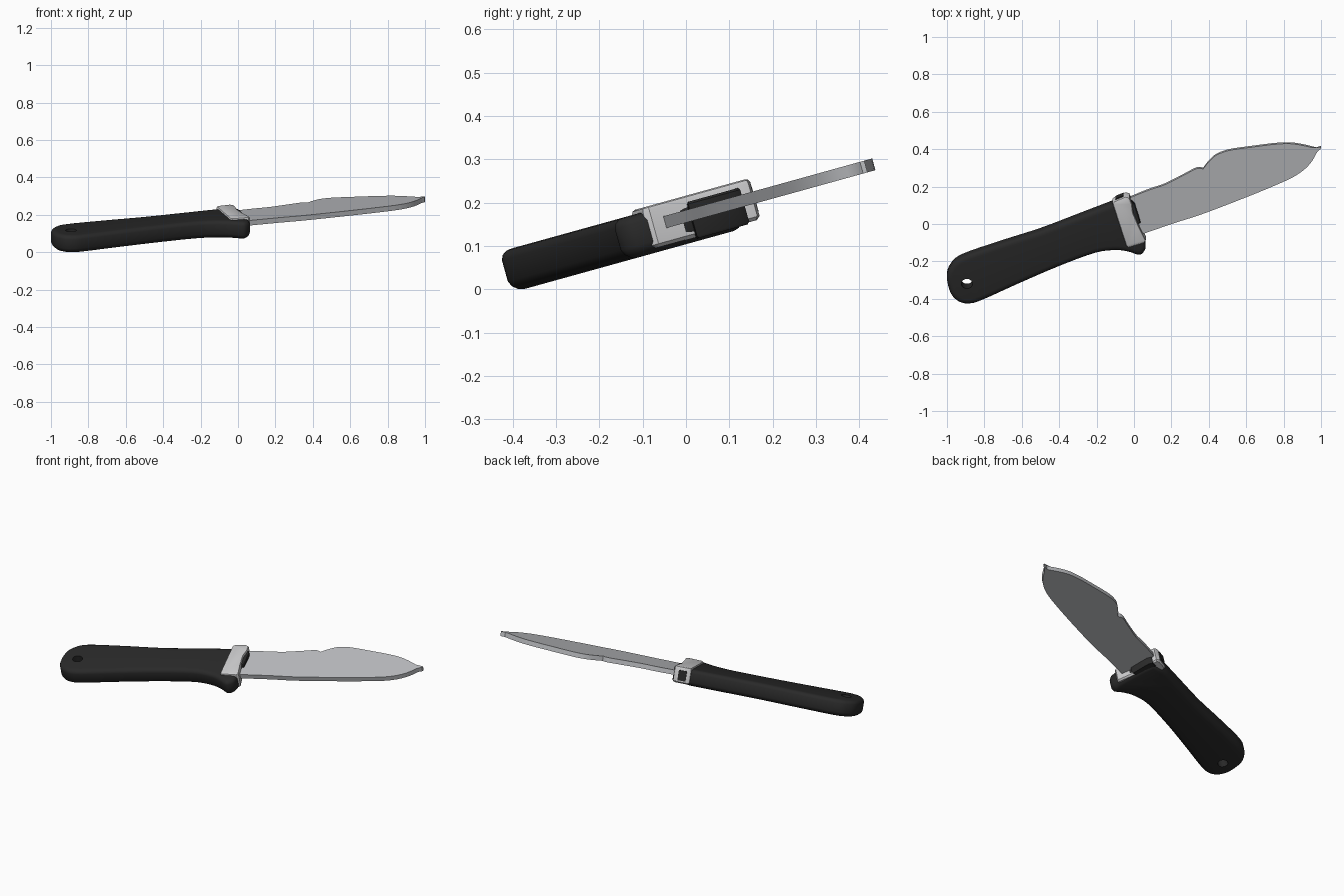
import bpy, bmesh, math
from mathutils import Vector, Matrix

if "Cube" in bpy.data.objects:
    bpy.data.objects.remove(bpy.data.objects["Cube"])

TILT = math.atan(0.277)
PLACE = Matrix.Translation((0, 0, 0.175)) @ Matrix.Rotation(TILT, 4, 'X')


def material(name, rgb):
    m = bpy.data.materials.new(name)
    m.diffuse_color = (*rgb, 1)
    m.use_nodes = True
    m.node_tree.nodes["Principled BSDF"].inputs["Base Color"].default_value = m.diffuse_color
    return m


BLACK = material("black rubber", (0.022, 0.022, 0.022))
STEEL = material("blade steel", (0.50, 0.51, 0.53))
BRIGHT = material("bright steel", (0.60, 0.60, 0.61))


def smooth(points, steps=4, closed=False):
    """Catmull-Rom curve through the points."""
    p = [Vector(q) for q in points]
    if closed:
        p = [p[-1]] + p + p[:2]
    else:
        p = [2 * p[0] - p[1]] + p + [2 * p[-1] - p[-2]]
    out = []
    for a, b, c, d in zip(p, p[1:], p[2:], p[3:]):
        for i in range(steps):
            t = i / steps
            out.append(0.5 * (2 * b + (c - a) * t + (2 * a - 5 * b + 4 * c - d) * t * t
                              + (3 * b - a - 3 * c + d) * t ** 3))
    return out if closed else out + [p[-2]]


def inset(outline, dist):
    """Move a counter-clockwise outline inwards."""
    res, n = [], len(outline)
    for i, p in enumerate(outline):
        e1 = (p - outline[i - 1]).normalized()
        e2 = (outline[(i + 1) % n] - p).normalized()
        n1, n2 = Vector((-e1.y, e1.x)), Vector((-e2.y, e2.x))
        k = max(0.5, 1 + n1.dot(n2))
        res.append(p + (n1 + n2) * (dist / k))
    return res


def loft(name, outline, rings, mat):
    """Stack inset copies of an outline; rings are (inset, height) from bottom up."""
    outline = [Vector((p[0], p[1] / math.cos(TILT))) for p in outline]
    area = sum(a.x * b.y - a.y * b.x for a, b in zip(outline, outline[1:] + outline[:1]))
    if area < 0:
        outline.reverse()
    bm = bmesh.new()
    loops = [[bm.verts.new((q.x, q.y, h)) for q in inset(outline, d)] for d, h in rings]
    n = len(outline)
    for lo, hi in zip(loops, loops[1:]):
        for i in range(n):
            j = (i + 1) % n
            bm.faces.new((lo[i], lo[j], hi[j], hi[i]))
    bm.faces.new(loops[0][::-1])
    bm.faces.new(loops[-1])
    bmesh.ops.triangulate(bm, faces=[f for f in bm.faces if len(f.verts) > 4])
    bmesh.ops.recalc_face_normals(bm, faces=bm.faces[:])
    me = bpy.data.meshes.new(name)
    bm.to_mesh(me)
    bm.free()
    me.materials.append(mat)
    ob = bpy.data.objects.new(name, me)
    bpy.context.collection.objects.link(ob)
    return ob


# Handle: flared grip with rounded rims and a rounded butt
grip = smooth([(-.12, .115), (-.29, .05), (-.50, -.03), (-.72, -.10), (-.92, -.17), (-.98, -.22),
               (-1, -.28), (-.98, -.365), (-.935, -.41), (-.88, -.42), (-.81, -.40), (-.61, -.31),
               (-.40, -.22), (-.21, -.15), (-.10, -.135), (-.03, -.143), (.03, -.16), (.06, -.13),
               (.06, -.09)])
grip += [Vector(p) for p in [(.045, -.05), (0, .07), (-.03, .125)]]
handle = loft("handle", grip, [(.03, -.062), (.018, -.058), (.006, -.048), (0, -.035),
                               (0, .016), (.005, .027), (.015, .034), (.028, .036)], BLACK)

# Lanyard hole through the butt
ring = [(-.893 + .03 * math.cos(a * math.tau / 20), -.31 + .026 * math.sin(a * math.tau / 20))
        for a in range(20)]
cutter = loft("hole_cutter", ring, [(0, -.2), (0, .2)], BLACK)
cutter.hide_render = True
mod = handle.modifiers.new("lanyard_hole", 'BOOLEAN')
mod.operation, mod.solver, mod.object = 'DIFFERENCE', 'EXACT', cutter
bpy.context.view_layer.objects.active = handle
bpy.ops.object.modifier_apply(modifier=mod.name)
bpy.data.objects.remove(cutter)

# Bolster: bright metal cap with a hollowed front edge
loft("bolster", [(-.115, .122), (-.105, .133), (-.045, .158), (-.025, .153), (-.012, .12),
                 (-.005, .07), (.025, .0), (.063, -.075), (.056, -.09), (-.03, -.115), (-.042, -.105)],
     [(.008, -.052), (0, -.044), (0, .036), (.003, .043), (.009, .046)], BRIGHT)

# Dark core showing in the front of the bolster
loft("bolster_core", [(-.05, .12), (-.013, .132), (.004, .115), (.022, .06), (.036, .012), (-.03, 0)],
     [(.004, -.056), (0, -.05), (0, .026), (.004, .031)], BLACK)

# Dark panel on the spine side of the bolster
loft("bolster_side_panel", [(-.097, .134), (-.054, .152), (-.057, .1585), (-.1, .1405)],
     [(0, -.035), (0, .025)], BLACK)

# Blade: flat slab, stepped spine, swept cutting edge
spine = smooth([(-.02, .145), (.085, .187), (.165, .214), (.27, .267), (.335, .30), (.37, .298)], 3)
swell = smooth([(.39, .325), (.43, .365), (.47, .385), (.525, .40), (.65, .417), (.755, .43),
                (.835, .433), (.905, .423), (.975, .406)], 3)
edge = smooth([(.98, .39), (.95, .337), (.905, .29), (.835, .246), (.70, .187), (.54, .123),
               (.355, .053), (.22, .01), (.06, -.045), (-.02, -.072)], 3)
loft("blade", spine + swell + [Vector((1, .415)), Vector((.998, .405))] + edge,
     [(0, -.014), (0, .014)], STEEL)

# Tilt the knife, rest it on the ground and shade it
parts = list(bpy.data.objects)
for ob in parts:
    ob.data.transform(PLACE)
low = min(v.co.z for ob in parts for v in ob.data.vertices)
for ob in parts:
    ob.data.transform(Matrix.Translation((0, 0, -low)))
    ob.select_set(True)
bpy.context.view_layer.objects.active = handle
bpy.ops.object.shade_smooth_by_angle(angle=math.radians(35))
